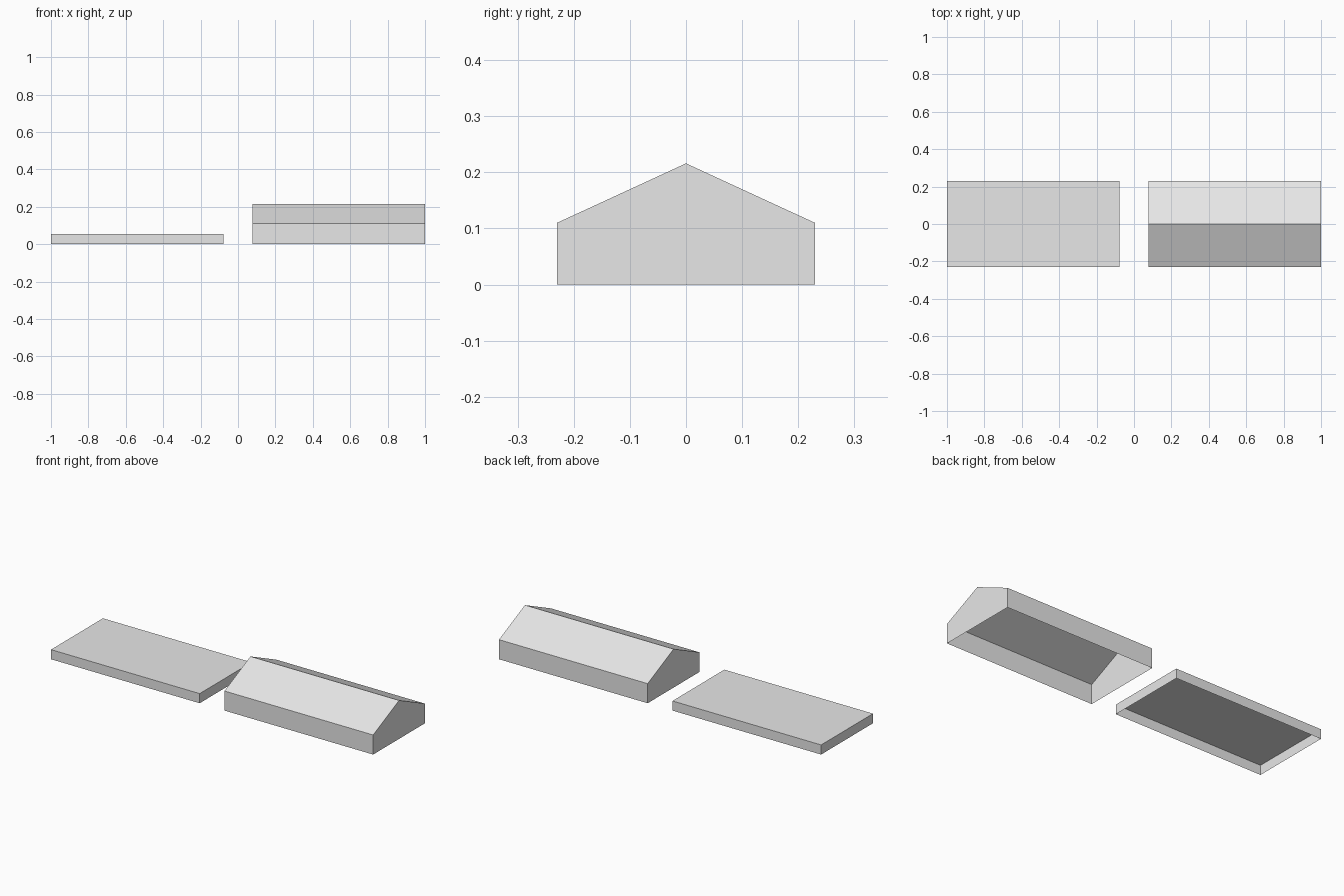
import bpy
import bmesh

HALF_WIDTH = 0.23
GAP, END = 0.077, 1.0
FLAT_TOP = 0.054
EAVE, RIDGE = 0.11, 0.216

cube = bpy.data.objects.get("Cube")
if cube:
    bpy.data.objects.remove(cube, do_unlink=True)

grey = bpy.data.materials.new("light_grey")
grey.use_nodes = True
colour = (0.8, 0.8, 0.8, 1)
grey.diffuse_color = colour
grey.node_tree.nodes["Principled BSDF"].inputs["Base Color"].default_value = colour


def open_shell(name, profile, x_start, x_end):
    """Extrude a (y, z) profile along x, then remove the underside."""
    bm = bmesh.new()
    end = bm.faces.new([bm.verts.new((x_start, y, z)) for y, z in profile])
    extruded = bmesh.ops.extrude_face_region(bm, geom=[end], use_keep_orig=True)
    moved = [v for v in extruded["geom"] if isinstance(v, bmesh.types.BMVert)]
    bmesh.ops.translate(bm, verts=moved, vec=(x_end - x_start, 0, 0))
    bmesh.ops.recalc_face_normals(bm, faces=bm.faces)
    bm.normal_update()
    underside = [f for f in bm.faces if f.normal.z < -0.9]
    bmesh.ops.delete(bm, geom=underside, context='FACES')
    mesh = bpy.data.meshes.new(name)
    bm.to_mesh(mesh)
    bm.free()
    mesh.materials.append(grey)
    obj = bpy.data.objects.new(name, mesh)
    bpy.context.collection.objects.link(obj)
    return obj


def mirrored(half):
    """Complete a profile drawn on the +y side."""
    return half + [(-y, z) for y, z in reversed(half) if y > 0]


# Low flat-topped block
open_shell("flat_block", mirrored([(HALF_WIDTH, 0), (HALF_WIDTH, FLAT_TOP)]), -END, -GAP)

# Taller block with a gabled roof
open_shell("gabled_block",
           mirrored([(HALF_WIDTH, 0), (HALF_WIDTH, EAVE), (0, RIDGE)]), GAP, END)
